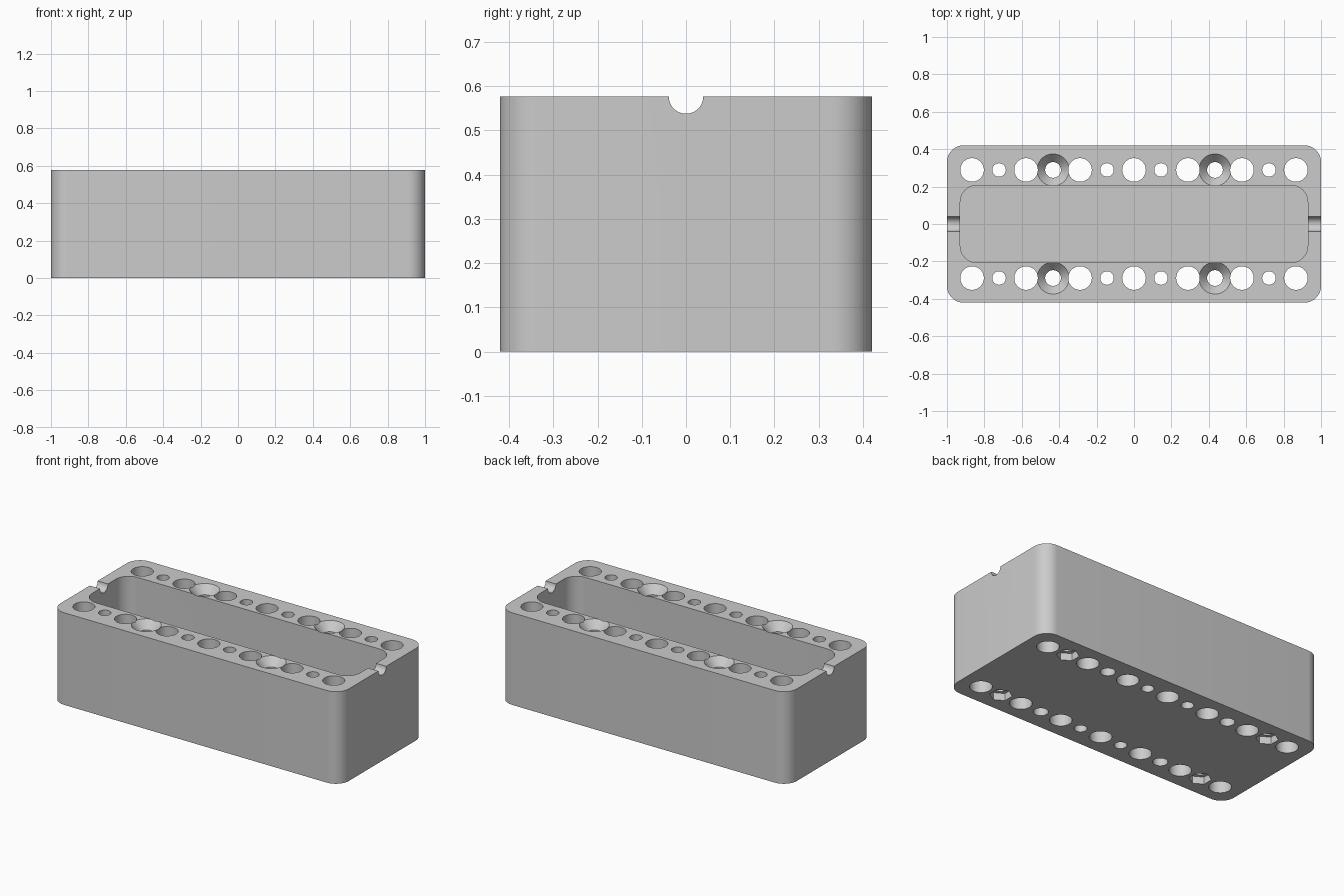
import bpy, bmesh, math
from mathutils import Matrix

default = bpy.data.objects.get("Cube")
if default:
    bpy.data.objects.remove(default, do_unlink=True)

HEIGHT = 0.577
PITCH = 0.1443   # spacing of the holes along each row
ROW_Y = 0.289    # distance of each row from the middle

grey = bpy.data.materials.new("plain_grey")
grey.use_nodes = True
color = (0.6, 0.6, 0.6, 1)
grey.diffuse_color = color
grey.node_tree.nodes["Principled BSDF"].inputs["Base Color"].default_value = color


def add_object(name, bm):
    bmesh.ops.recalc_face_normals(bm, faces=bm.faces)
    mesh = bpy.data.meshes.new(name)
    bm.to_mesh(mesh)
    bm.free()
    mesh.materials.append(grey)
    obj = bpy.data.objects.new(name, mesh)
    bpy.context.collection.objects.link(obj)
    return obj


def rounded_block(name, half_x, half_y, radius, z0, z1, steps=12):
    """Upright block with rounded vertical corners."""
    bm = bmesh.new()
    ring = []
    for quarter, (sx, sy) in enumerate([(1, 1), (-1, 1), (-1, -1), (1, -1)]):
        for i in range(steps + 1):
            a = (quarter + i / steps) * math.pi / 2
            ring.append(bm.verts.new((sx * (half_x - radius) + radius * math.cos(a),
                                      sy * (half_y - radius) + radius * math.sin(a), z0)))
    base = bm.faces.new(ring)
    top = bmesh.ops.extrude_face_region(bm, geom=[base])["geom"]
    bmesh.ops.translate(bm, vec=(0, 0, z1 - z0),
                        verts=[g for g in top if isinstance(g, bmesh.types.BMVert)])
    return add_object(name, bm)


def upright_cone(name, x, y, z0, z1, r0, r1, sides=48):
    bm = bmesh.new()
    bmesh.ops.create_cone(bm, cap_ends=True, segments=sides, radius1=r0, radius2=r1,
                          depth=z1 - z0, matrix=Matrix.Translation((x, y, (z0 + z1) / 2)))
    return add_object(name, bm)


# Main block with its central tray
body = rounded_block("holder_block", 1.0, 0.421, 0.09, 0, HEIGHT)
cutters = [rounded_block("tray_cutter", 0.929, 0.207, 0.09, 0.07, HEIGHT + 0.1)]

# Half-round notch across both end walls
bm = bmesh.new()
bmesh.ops.create_cone(bm, cap_ends=True, segments=48, radius1=0.039, radius2=0.039, depth=2.4,
                      matrix=Matrix.Translation((0, 0, HEIGHT)) @ Matrix.Rotation(math.pi / 2, 4, 'Y'))
cutters.append(add_object("notch_cutter", bm))

# Two rows of through holes: large ones alternate with small, screw and nut holes
for y in (-ROW_Y, ROW_Y):
    for i in range(-6, 7):
        x = i * PITCH
        radius = 0.063 if i % 2 == 0 else 0.042 if abs(i) == 3 else 0.036
        cutters.append(upright_cone("hole_cutter", x, y, -0.1, HEIGHT + 0.1, radius, radius))
        if abs(i) == 3:    # countersink in the top
            cutters.append(upright_cone("countersink_cutter", x, y, HEIGHT - 0.05, HEIGHT + 0.02,
                                        0.042, 0.103))
        if abs(i) == 5:    # hexagonal nut pocket in the underside
            cutters.append(upright_cone("nut_cutter", x, y, -0.1, 0.045, 0.064, 0.064, 6))

# Cut everything out of the block
bpy.ops.object.select_all(action='DESELECT')
bpy.context.view_layer.objects.active = body
body.select_set(True)
for cutter in cutters:
    cutter.hide_render = True
    cut = body.modifiers.new("cut", 'BOOLEAN')
    cut.operation = 'DIFFERENCE'
    cut.solver = 'EXACT'
    cut.object = cutter
    bpy.ops.object.modifier_apply(modifier=cut.name)
    bpy.data.objects.remove(cutter, do_unlink=True)

bpy.ops.object.shade_smooth_by_angle(angle=math.radians(30))
